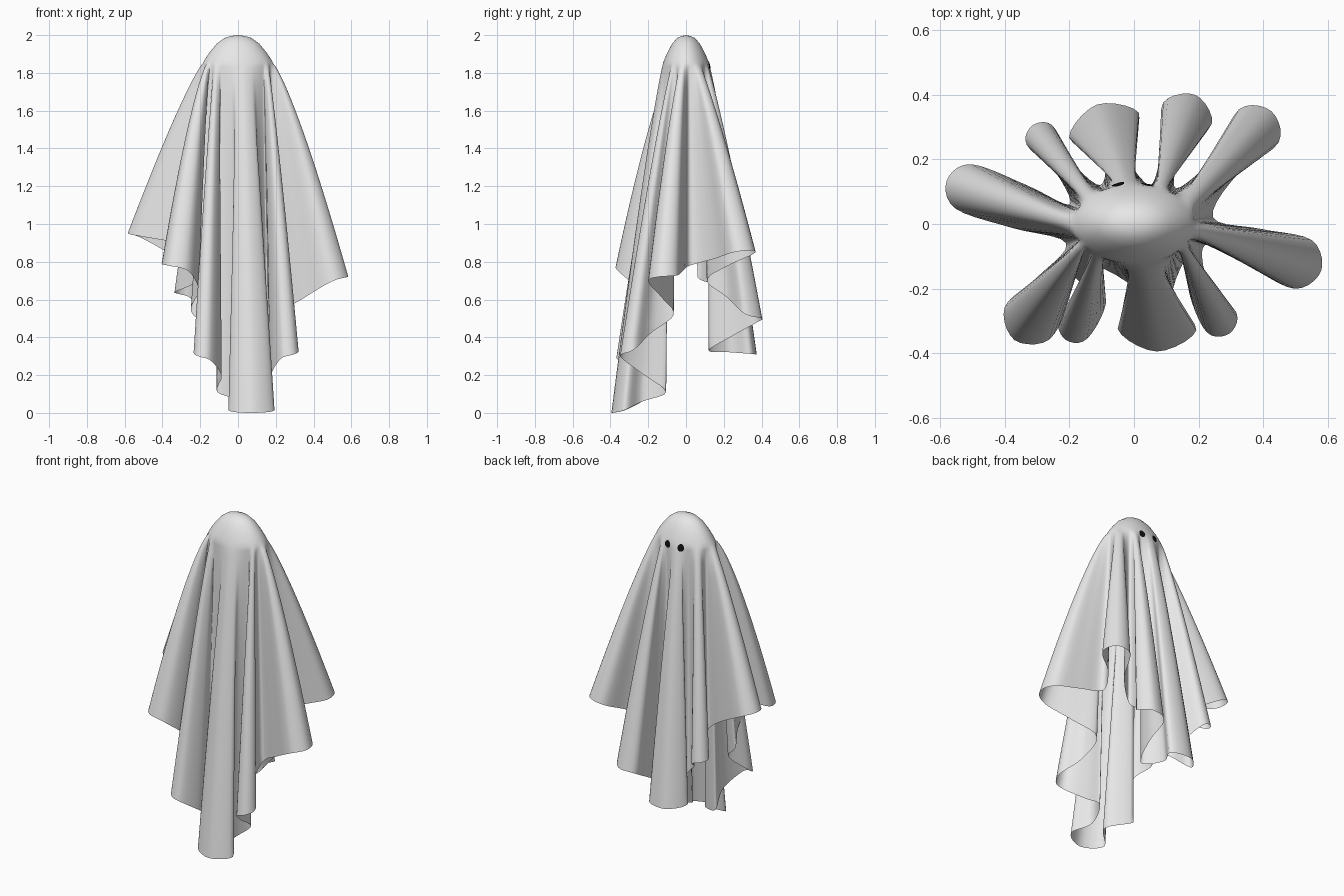
import bpy, bmesh, math
from mathutils import Vector
from mathutils.bvhtree import BVHTree

if "Cube" in bpy.data.objects:
    bpy.data.objects.remove(bpy.data.objects["Cube"])

SX, SY, SZ = 0.187, 0.122, 1.85   # shoulder ellipse and its height


def material(name, rgb):
    m = bpy.data.materials.new(name)
    m.diffuse_color = (*rgb, 1)
    m.use_nodes = True
    m.node_tree.nodes["Principled BSDF"].inputs["Base Color"].default_value = m.diffuse_color
    return m


def add_object(name, bm, mat):
    me = bpy.data.meshes.new(name)
    bm.to_mesh(me)
    me.materials.append(mat)
    ob = bpy.data.objects.new(name, me)
    bpy.context.collection.objects.link(ob)
    return ob


cloth = material("pale cloth", (0.8, 0.8, 0.8))
black = material("black", (0.005, 0.005, 0.005))

# Fold tips, counter-clockwise: outermost x, y, hem height, half width, neck half width
TIPS = [(0.58, -0.145, 0.72, 0.08, 0.06), (0.425, 0.35, 0.86, 0.08, 0.045),
        (0.19, 0.40, 0.50, 0.082, 0.032), (-0.115, 0.37, 0.31, 0.115, 0.036),
        (-0.315, 0.305, 0.63, 0.05, 0.03), (-0.58, 0.135, 0.95, 0.073, 0.07),
        (-0.37, -0.36, 0.78, 0.085, 0.06), (-0.21, -0.36, 0.30, 0.052, 0.04),
        (0.07, -0.395, 0.0, 0.122, 0.045), (0.295, -0.34, 0.31, 0.055, 0.035)]
# Tucks between folds: tuck i lies just before tip i
TUCKS = [(0.22, -0.065, 0.52), (0.245, 0.02, 0.78), (0.13, 0.11, 0.70), (0.05, 0.12, 0.33),
         (-0.105, 0.12, 0.45), (-0.20, 0.06, 0.72), (-0.21, -0.06, 0.88), (-0.25, -0.135, 0.54),
         (-0.11, -0.135, 0.11), (0.165, -0.105, 0.11)]
# Folds that hang from a point off the middle of their tucks
ROOTS = {2: (0.07, 0.12), 6: (-0.18, -0.10), 7: (-0.06, -0.13), 8: (0.075, -0.12), 9: (0.14, -0.11)}
# How soon each fold spreads outward (smaller is rounder at the shoulder)
SPREAD = {0: 0.8, 6: 0.74}

# Hem control points, each with its shoulder angle and spread
ctrl = []
for i, (x, y, z, w, nw) in enumerate(TIPS):
    a, b = Vector(TUCKS[i]), Vector(TUCKS[(i + 1) % len(TUCKS)])
    tip = Vector((x, y, z))
    base = Vector(ROOTS.get(i, ((a + b) / 2).to_2d()))
    d = (tip.to_2d() - base).normalized()
    n = Vector((d.y, -d.x))
    a0 = math.atan2(a.y / SY, a.x / SX)
    step = (math.atan2(b.y / SY, b.x / SX) - a0) % math.tau
    neck = base.lerp(tip.to_2d(), 0.4)
    bulb = tip.to_2d() - d * min(w * 0.75, 0.068)
    pts = [a,
           Vector((*(neck + n * nw), z + (a.z - z) * 0.55)),
           Vector((*(bulb + n * w), z + (a.z - z) * 0.12)),
           tip,
           Vector((*(bulb - n * w), z + (b.z - z) * 0.12)),
           Vector((*(neck - n * nw), z + (b.z - z) * 0.55))]
    for p, f in zip(pts, (0, 0.2, 0.38, 0.5, 0.62, 0.8)):
        e = 0.86 + (SPREAD.get(i, 0.86) - 0.86) * min(1, 1.6 * (1 - abs(2 * f - 1)))
        ctrl.append((p, a0 + step * f, e))


def spline(p0, p1, p2, p3, t):
    return 0.5 * (2 * p1 + (p2 - p0) * t + (2 * p0 - 5 * p1 + 4 * p2 - p3) * t * t
                  + (3 * p1 - p0 - 3 * p2 + p3) * t ** 3)


hem, N, SUB = [], len(ctrl), 5
for i in range(N):
    p = [ctrl[(i + k) % N][0] for k in (-1, 0, 1, 2)]
    _, a0, e0 = ctrl[i]
    _, a1, e1 = ctrl[(i + 1) % N]
    for s in range(SUB):
        t = s / SUB
        q = spline(*p, t)
        q.z = max(q.z, 0)
        hem.append((q, a0 + ((a1 - a0) % math.tau) * t, e0 + (e1 - e0) * t))

# Sheet: crown rings, then drapes from shoulders to hem
CROWN = [(0.2, 1.995), (0.38, 1.985), (0.6, 1.955), (0.8, 1.91), (0.92, 1.877)]
ROWS = 32
bm = bmesh.new()
rings = []
for r, z in CROWN:
    rings.append([bm.verts.new((SX * r * math.cos(a), SY * r * math.sin(a), z)) for _, a, _ in hem])
for k in range(ROWS + 1):
    f = (k / ROWS) ** 1.3
    ring = []
    for p, a, e in hem:
        g = f ** e
        top = Vector((SX * math.cos(a), SY * math.sin(a), SZ))
        ring.append(bm.verts.new((top.x + (p.x - top.x) * g, top.y + (p.y - top.y) * g,
                                  top.z + (p.z - top.z) * f)))
    rings.append(ring)
apex = bm.verts.new((0, 0, 2.0))
M = len(hem)
for j in range(M):
    k = (j + 1) % M
    bm.faces.new((apex, rings[0][j], rings[0][k]))
    for up, low in zip(rings, rings[1:]):
        bm.faces.new((up[j], low[j], low[k], up[k]))
for f in bm.faces:
    f.smooth = True
bm.normal_update()
tree = BVHTree.FromBMesh(bm)
add_object("draped_sheet", bm, cloth)
bm.free()

# Eyes: thin round patches laid on the cloth
back = Vector((0, -1, 0))
for side, x in (("left", 0.042), ("right", -0.05)):
    bm = bmesh.new()
    rim = []
    for k in range(16):
        t = math.tau * k / 16
        hit = tree.ray_cast(Vector((x + 0.02 * math.cos(t), 1, 1.84 + 0.022 * math.sin(t))), back)[0]
        rim.append(bm.verts.new(hit + Vector((0, 0.004, 0.001))))
    mid = tree.ray_cast(Vector((x, 1, 1.84)), back)[0]
    c = bm.verts.new(mid + Vector((0, 0.005, 0.001)))
    for k in range(16):
        bm.faces.new((c, rim[(k + 1) % 16], rim[k]))
    add_object(side + "_eye", bm, black)
    bm.free()
